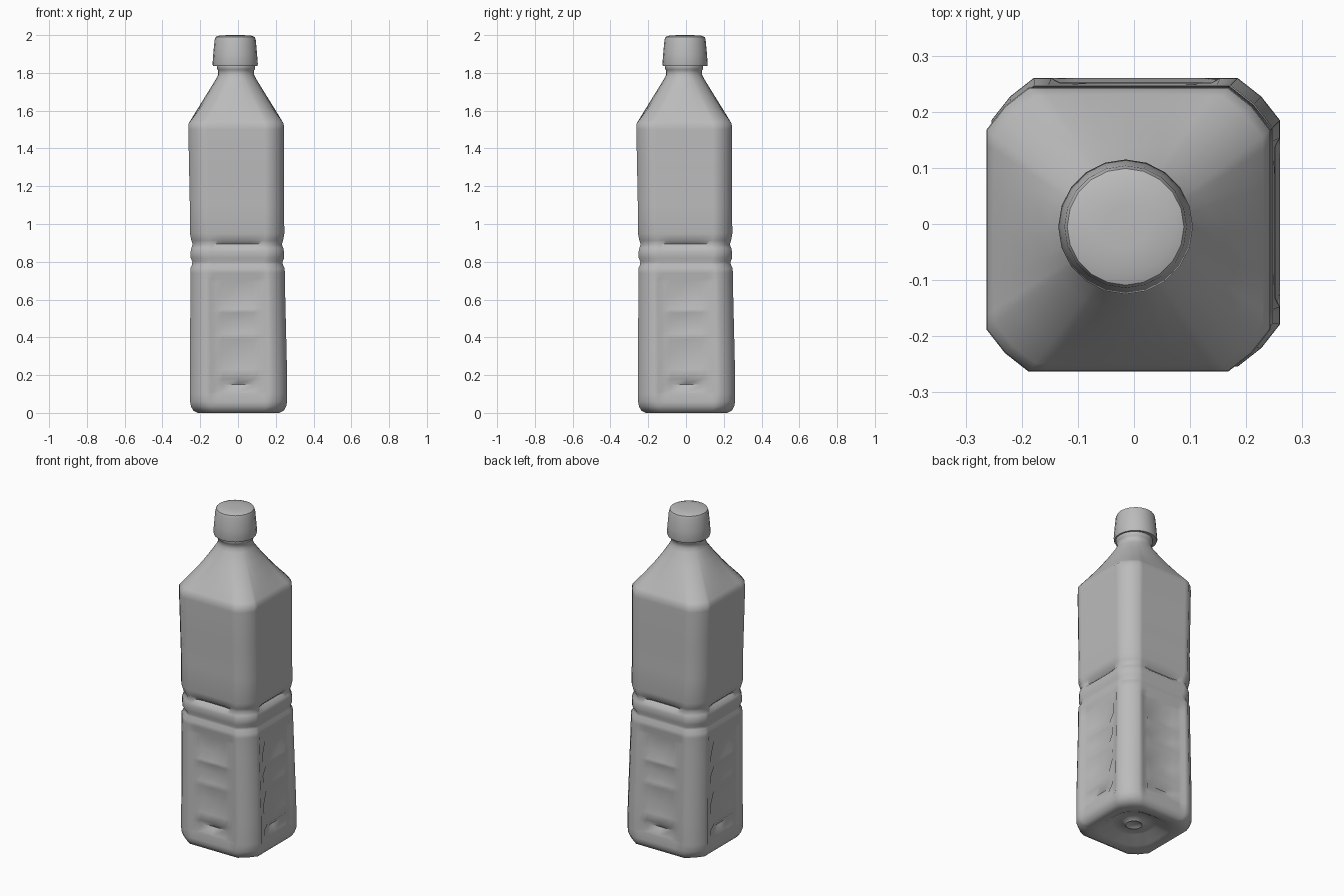
import bpy, bmesh, math
from mathutils import Vector, Matrix

if "Cube" in bpy.data.objects:
    bpy.data.objects.remove(bpy.data.objects["Cube"], do_unlink=True)

grey = bpy.data.materials.new("plain grey")
grey.use_nodes = True
grey.diffuse_color = (0.5, 0.5, 0.5, 1)
grey.node_tree.nodes["Principled BSDF"].inputs["Base Color"].default_value = (0.5, 0.5, 0.5, 1)

COLUMNS = [-0.15, -0.135, -0.11, -0.08, 0, 0.08, 0.11, 0.135, 0.15]
# Top, deepest point and bottom of each grip groove
GROOVES = [(0.69, 0.60, 0.55), (0.53, 0.48, 0.42), (0.39, 0.31, 0.23), (0.18, 0.15, 0.11)]


def ramp(value, low, high):
    return min(1, max(0, (value - low) / (high - low)))


def inset(u, z):
    """Depth of the grip panel, its grooves and the waist crease."""
    depth = 0.008 * (1 - ramp(abs(u), 0.135, 0.15)) * ramp(z, 0.06, 0.1) * (1 - ramp(z, 0.71, 0.74))
    for top, deep, low in GROOVES:
        groove = min(ramp(z, low, deep), 1 - ramp(z, deep, top))
        depth += 0.022 * groove * (1 - ramp(abs(u), 0.08, 0.11))
    crease = 1 - ramp(abs(z - 0.893), 0, 0.02)
    return depth + 0.014 * crease * (1 - ramp(abs(u), 0.08, 0.15))


def ring(z, half, cut=0.075, round_mix=0.0, detail=True):
    """Square section with cut corners, blended towards a circle."""
    edge = half - cut
    side = [(-edge, -half)]
    for u in COLUMNS:
        u = u * min(1, edge / 0.175)
        side.append((u, -half + (inset(u, z) if detail else 0)))
    side.append((edge, -half))
    mid = half - cut * 0.44
    side.append((mid, -mid))
    lean = 0.003 - 0.013 * ramp(z, 0.2, 1.5)
    points = []
    for k in range(4):
        for p in side:
            q = Matrix.Rotation(k * math.pi / 2, 2) @ Vector(p)
            q = q.lerp(q.normalized() * half, round_mix)
            points.append((q.x + lean, q.y + lean, z))
    return points


def loft(name, rings, angle):
    bm = bmesh.new()
    rows = [[bm.verts.new(p) for p in r] for r in rings]
    count = len(rows[0])
    for a, b in zip(rows, rows[1:]):
        for i in range(count):
            j = (i + 1) % count
            bm.faces.new((a[i], a[j], b[j], b[i]))
    bm.faces.new(rows[0][::-1])
    bm.faces.new(rows[-1])
    bmesh.ops.recalc_face_normals(bm, faces=bm.faces)
    mesh = bpy.data.meshes.new(name)
    bm.to_mesh(mesh)
    bm.free()
    mesh.materials.append(grey)
    mesh.shade_smooth()
    mesh.set_sharp_from_angle(angle=math.radians(angle))
    obj = bpy.data.objects.new(name, mesh)
    bpy.context.collection.objects.link(obj)
    return obj


# Bottle body: hollowed base, grip section, waist rib, label section
rings = [ring(z, r, r * 0.4, 1, False) for z, r in
         [(0.04, 0.03), (0.03, 0.045), (0.045, 0.065), (0.04, 0.12)]]
rings += [ring(0.008, 0.17, 0.07, 0.4, False), ring(0, 0.215, 0.085, 0, False)]
rings += [ring(0.012, 0.24, 0.08), ring(0.035, 0.252, 0.08)]
heights = sorted({0.06, 0.74, 0.71, 0.1} | {z for g in GROOVES for z in g})
for z in heights:
    rings.append(ring(z, 0.257 - 0.007 * ramp(z, 0.2, 0.7)))
for z, half in [(0.765, 0.25), (0.785, 0.24), (0.8, 0.239), (0.82, 0.247), (0.855, 0.247),
                (0.873, 0.243), (0.893, 0.236), (0.913, 0.243), (0.95, 0.25),
                (1.1, 0.249), (1.3, 0.251), (1.5, 0.253), (1.53, 0.252)]:
    rings.append(ring(z, half))

# Shoulder closing in to the round neck
for t in (0.06, 0.25, 0.5, 0.75, 1):
    half = 0.25 - 0.145 * t
    rings.append(ring(1.535 + 0.235 * t, half, half * 0.3 + 0.08 * t * half, t, False))
for z, r in [(1.79, 0.096), (1.815, 0.095), (1.82, 0.101), (1.845, 0.101), (1.86, 0.09)]:
    rings.append(ring(z, r, r * 0.38, 1, False))
loft("bottle_body", rings, 60)

# Screw cap: tapered, with a slightly domed top
cap_rings = []
for z, r in [(1.84, 0.09), (1.836, 0.117), (1.846, 0.12), (1.9, 0.116), (1.975, 0.109),
             (1.99, 0.104), (1.997, 0.085), (2.0, 0.04)]:
    cap_rings.append([(r * math.cos(i * math.pi / 10) - 0.015,
                       r * math.sin(i * math.pi / 10) - 0.005, z) for i in range(20)])
loft("screw_cap", cap_rings, 50)
